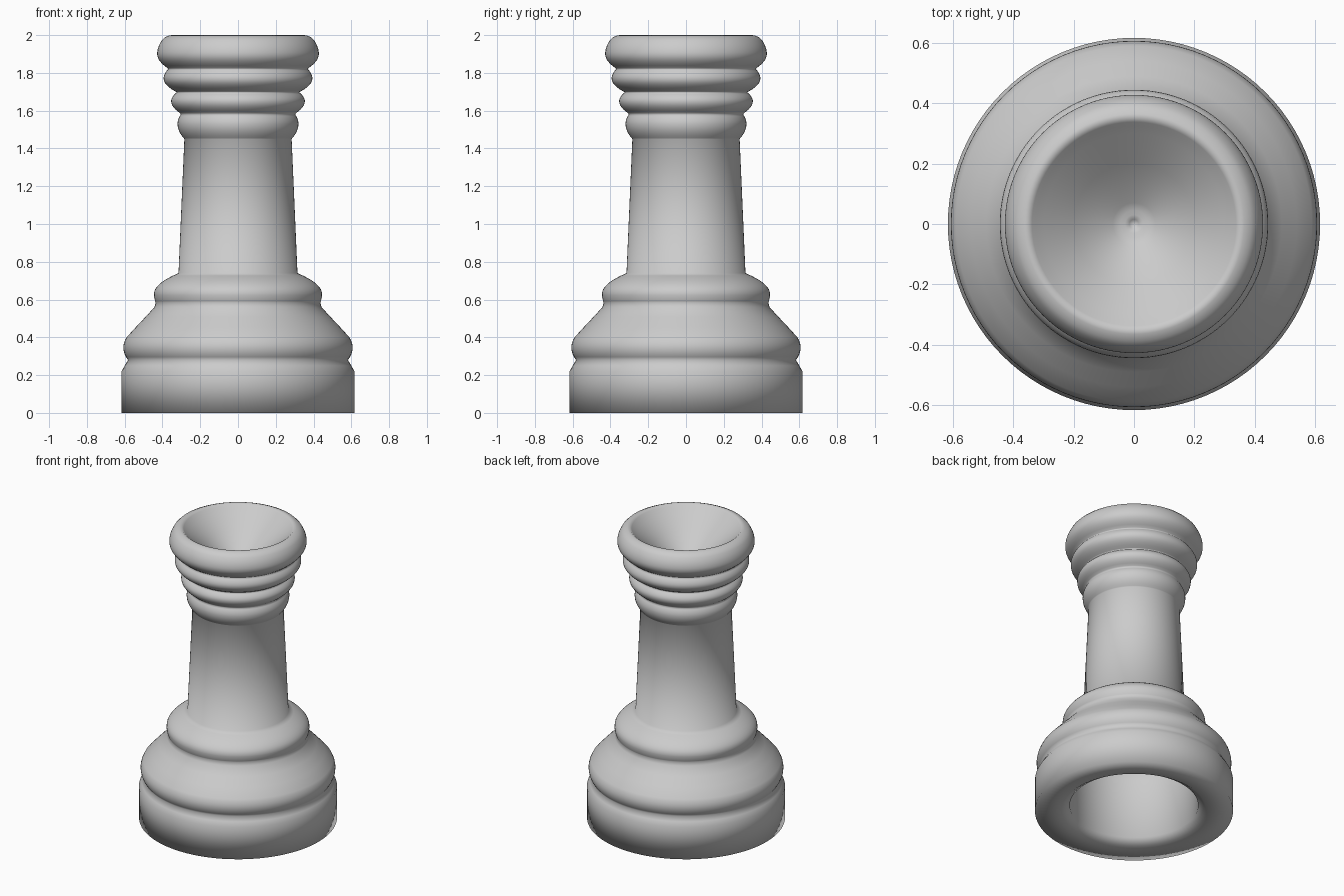
import bpy, bmesh, math

if "Cube" in bpy.data.objects:
    bpy.data.objects.remove(bpy.data.objects["Cube"])

SEGMENTS = 96


def bead(start, crest, end, steps=6):
    """Lens-shaped moulding: two parabolas meeting at the crest."""
    pts = []
    for target, ts in ((start, [1 - i / steps for i in range(steps)]),
                       (end, [i / steps for i in range(steps + 1)])):
        for t in ts:
            pts.append((crest[0] + (target[0] - crest[0]) * t * t,
                        crest[1] + (target[1] - crest[1]) * t))
    return pts


def lathe(name, profile):
    """Revolve an (r, z) profile about z; r = 0 ends become poles."""
    bm = bmesh.new()
    verts = [bm.verts.new((r, 0, z)) for r, z in profile]
    edges = [bm.edges.new(pair) for pair in zip(verts, verts[1:])]
    bmesh.ops.spin(bm, geom=verts + edges, cent=(0, 0, 0), axis=(0, 0, 1),
                   angle=2 * math.pi, steps=SEGMENTS, use_duplicate=False)
    bmesh.ops.remove_doubles(bm, verts=bm.verts, dist=1e-5)
    bmesh.ops.recalc_face_normals(bm, faces=bm.faces)
    for f in bm.faces:
        f.smooth = True
    mesh = bpy.data.meshes.new(name)
    bm.to_mesh(mesh)
    bm.free()
    obj = bpy.data.objects.new(name, mesh)
    bpy.context.collection.objects.link(obj)
    return obj


# hollow underside: recess, then the foot ring
profile = [(0, 0.60), (0.33, 0.60), (0.385, 0.55), (0.40, 0.45), (0.40, 0.04),
           (0.45, 0.008), (0.617, 0.0)]
# base drum and shoulder
profile += [(0.617, 0.22), (0.60, 0.25)]
profile += bead((0.582, 0.28), (0.607, 0.345), (0.59, 0.40), 4)
profile += [(0.54, 0.455), (0.49, 0.508), (0.442, 0.56)]
# collar under the shaft
profile += bead((0.436, 0.585), (0.445, 0.63), (0.315, 0.74), 8)
# tapered shaft
profile += [(0.284, 1.45)]
# three stacked rings growing towards the top
profile += bead((0.288, 1.455), (0.32, 1.53), (0.303, 1.58))
profile += bead((0.308, 1.588), (0.354, 1.65), (0.324, 1.697))
profile += bead((0.332, 1.702), (0.394, 1.77), (0.370, 1.82))
# rounded crown
profile += bead((0.373, 1.825), (0.428, 1.90), (0.416, 1.95))
profile += [(0.404, 1.972), (0.388, 1.988), (0.365, 1.998), (0.35, 2.0)]
# shallow funnel with a small pit in the middle
profile += [(0.338, 1.99), (0.325, 1.978), (0.30, 1.957), (0.20, 1.873),
            (0.07, 1.765), (0.045, 1.755), (0.03, 1.753), (0.015, 1.748),
            (0, 1.73)]
lathe("rook_body", profile)
